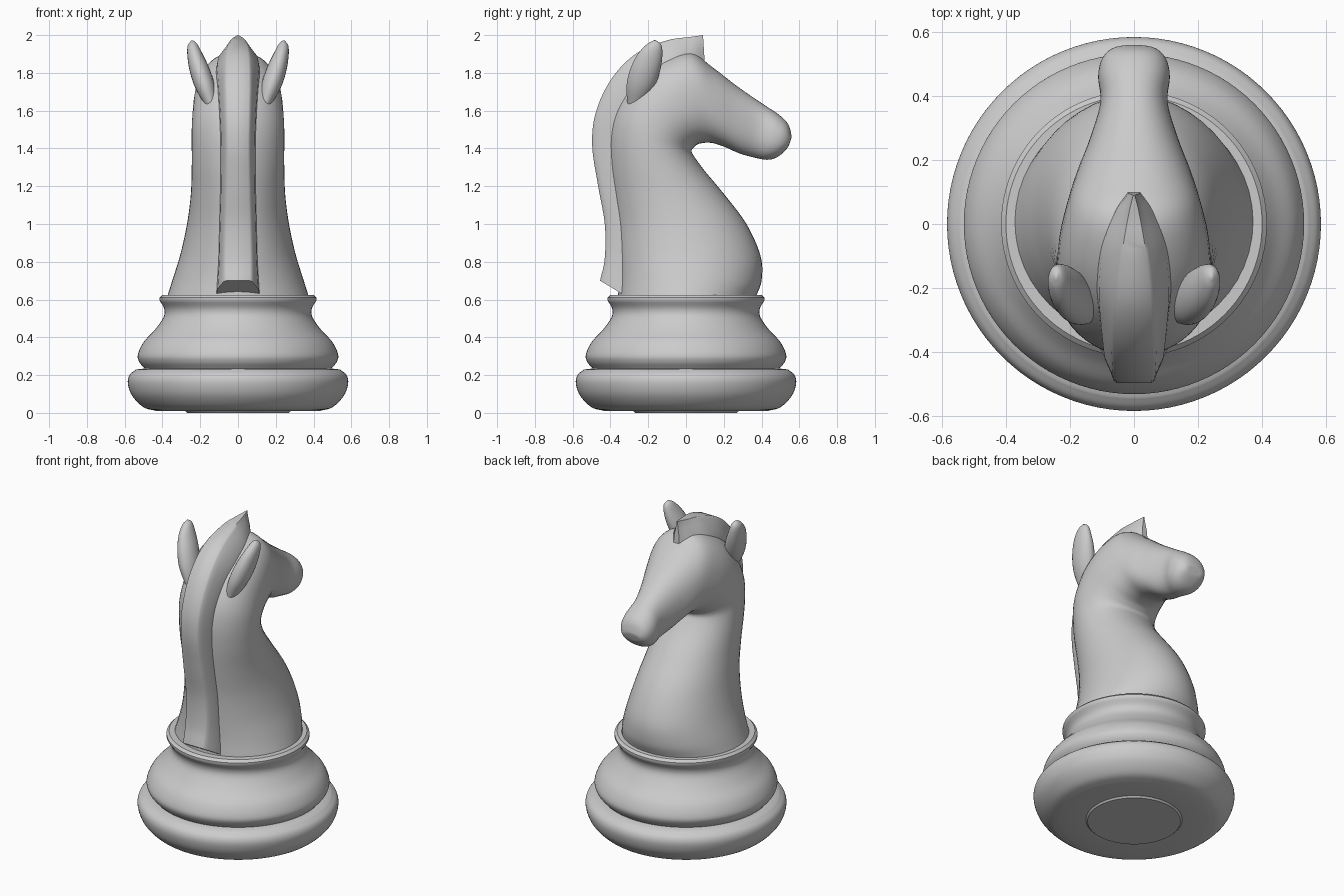
import bpy, bmesh, math
from mathutils import Vector

if "Cube" in bpy.data.objects:
    bpy.data.objects.remove(bpy.data.objects["Cube"])


def spline(keys, steps):
    """Catmull-Rom interpolation through tuples of any length."""
    k = [Vector(p) for p in keys]
    k = [2 * k[0] - k[1]] + k + [2 * k[-1] - k[-2]]
    out = []
    for i in range(1, len(k) - 2):
        a, b, c, d = k[i - 1:i + 3]
        for s in range(steps):
            t = s / steps
            out.append(0.5 * (2 * b + (c - a) * t + (2 * a - 5 * b + 4 * c - d) * t * t
                              + (3 * b - a - 3 * c + d) * t ** 3))
    return out + [k[-2]]


def loft(name, rings, angle=40):
    """Skin closed rings of points and cap both ends."""
    bm = bmesh.new()
    rows = [[bm.verts.new(p) for p in r] for r in rings]
    n = len(rows[0])
    for a, b in zip(rows, rows[1:]):
        for i in range(n):
            j = (i + 1) % n
            bm.faces.new((a[i], a[j], b[j], b[i]))
    bm.faces.new(rows[0][::-1])
    bm.faces.new(rows[-1])
    bmesh.ops.recalc_face_normals(bm, faces=bm.faces[:])
    mesh = bpy.data.meshes.new(name)
    bm.to_mesh(mesh)
    bm.free()
    obj = bpy.data.objects.new(name, mesh)
    bpy.context.collection.objects.link(obj)
    bpy.ops.object.select_all(action='DESELECT')
    obj.select_set(True)
    bpy.context.view_layer.objects.active = obj
    bpy.ops.object.shade_smooth_by_angle(angle=math.radians(angle))
    return obj


def power(v, e):
    return math.copysign(abs(v) ** e, v)


# Turned base: foot, bulge and collar, with creases between them
foot = [(.43, .01), (.50, .03), (.56, .09), (.583, .155), (.575, .20), (.54, .23)]
bulge = [(.495, .235), (.523, .27), (.53, .31), (.50, .375), (.44, .44),
         (.395, .505), (.39, .55), (.415, .595)]
collar = [(.415, .61), (.40, .625)]
profile = [Vector((.27, 0)), Vector((.28, .01))] + spline(foot, 5) + spline(bulge, 5) + spline(collar, 2)
angles = [math.tau * i / 96 for i in range(96)]
loft("turned_base", [[(r * math.cos(a), r * math.sin(a), z) for a in angles] for r, z in profile])

# Neck and head: back y,z / front y,z / half width / roundness
sections = [
    (-.36, .615, .37, .615, .375, 1),
    (-.355, .72, .40, .70, .345, 1),
    (-.36, .85, .395, .83, .305, 1),
    (-.37, 1.0, .32, 1.0, .27, 1),
    (-.39, 1.15, .20, 1.16, .25, 1),
    (-.41, 1.32, .10, 1.28, .245, 1),
    (-.41, 1.48, .045, 1.355, .245, 1),
    (-.37, 1.62, .03, 1.385, .245, .95),
    (-.27, 1.77, .04, 1.405, .24, .9),
    (-.13, 1.87, .07, 1.425, .23, .87),
    (.02, 1.91, .13, 1.43, .205, .87),
    (.14, 1.83, .20, 1.41, .175, .87),
    (.27, 1.73, .28, 1.375, .135, .88),
    (.40, 1.64, .36, 1.352, .105, .9),
    (.49, 1.58, .43, 1.34, .112, .9),
    (.54, 1.53, .485, 1.355, .10, .9),
    (.558, 1.47, .535, 1.40, .065, .9),
    (.555, 1.445, .55, 1.43, .015, 1),
]
rings = []
for by, bz, fy, fz, w, e in spline(sections, 5):
    back, front = Vector((0, by, bz)), Vector((0, fy, fz))
    mid, half = (back + front) / 2, (back - front) / 2
    rings.append([mid + half * power(math.cos(a), e) + Vector((w * power(math.sin(a), e), 0, 0))
                  for a in angles[::2]])
loft("neck_and_head", rings, 60)

# Mane: outer y,z / inner y,z / outer half width / inner half width
mane = [
    (-.455, .70, -.33, .625, .075, .115),
    (-.43, .82, -.32, .80, .075, .105),
    (-.43, 1.0, -.33, 1.0, .07, .10),
    (-.465, 1.2, -.36, 1.2, .065, .095),
    (-.497, 1.42, -.37, 1.42, .062, .095),
    (-.475, 1.60, -.35, 1.56, .065, .10),
    (-.39, 1.775, -.27, 1.68, .068, .11),
    (-.26, 1.905, -.18, 1.78, .062, .12),
    (-.10, 1.972, -.06, 1.83, .045, .11),
    (.02, 1.99, .04, 1.84, .022, .07),
    (.09, 2.0, .10, 1.84, .003, .02),
]
shape = [(0, 1), (.45, .9), (.75, .55), (.93, .2), (1, 0)]  # height, blend to inner width
rings = []
for oy, oz, iy, iz, wo, wi in spline(mane, 6):
    outer, inner = Vector((0, oy, oz)), Vector((0, iy, iz))
    side = []
    for h, blend in shape:
        width = wo + (wi - wo) * blend * blend
        side.append((inner.lerp(outer, h), width * (.85 if h == 1 else 1)))
    rings.append([p + Vector((w, 0, 0)) for p, w in side]
                 + [p - Vector((w, 0, 0)) for p, w in reversed(side)])
loft("mane", rings, 50)

# Ears: leaf shape swept along a leaning axis, one each side
for sign, label in ((1, "right"), (-1, "left")):
    ear = [(.14, -.27, 1.63, .03, .04), (.175, -.24, 1.73, .05, .075), (.205, -.215, 1.82, .05, .08),
           (.23, -.19, 1.90, .038, .065), (.242, -.17, 1.95, .024, .038), (.244, -.165, 1.972, .004, .006)]
    loft(label + "_ear", [[(sign * (x + rx * math.cos(a)), y + ry * math.sin(a), z - .25 * rx * math.cos(a))
                           for a in angles[::4]] for x, y, z, rx, ry in spline(ear, 5)], 60)
